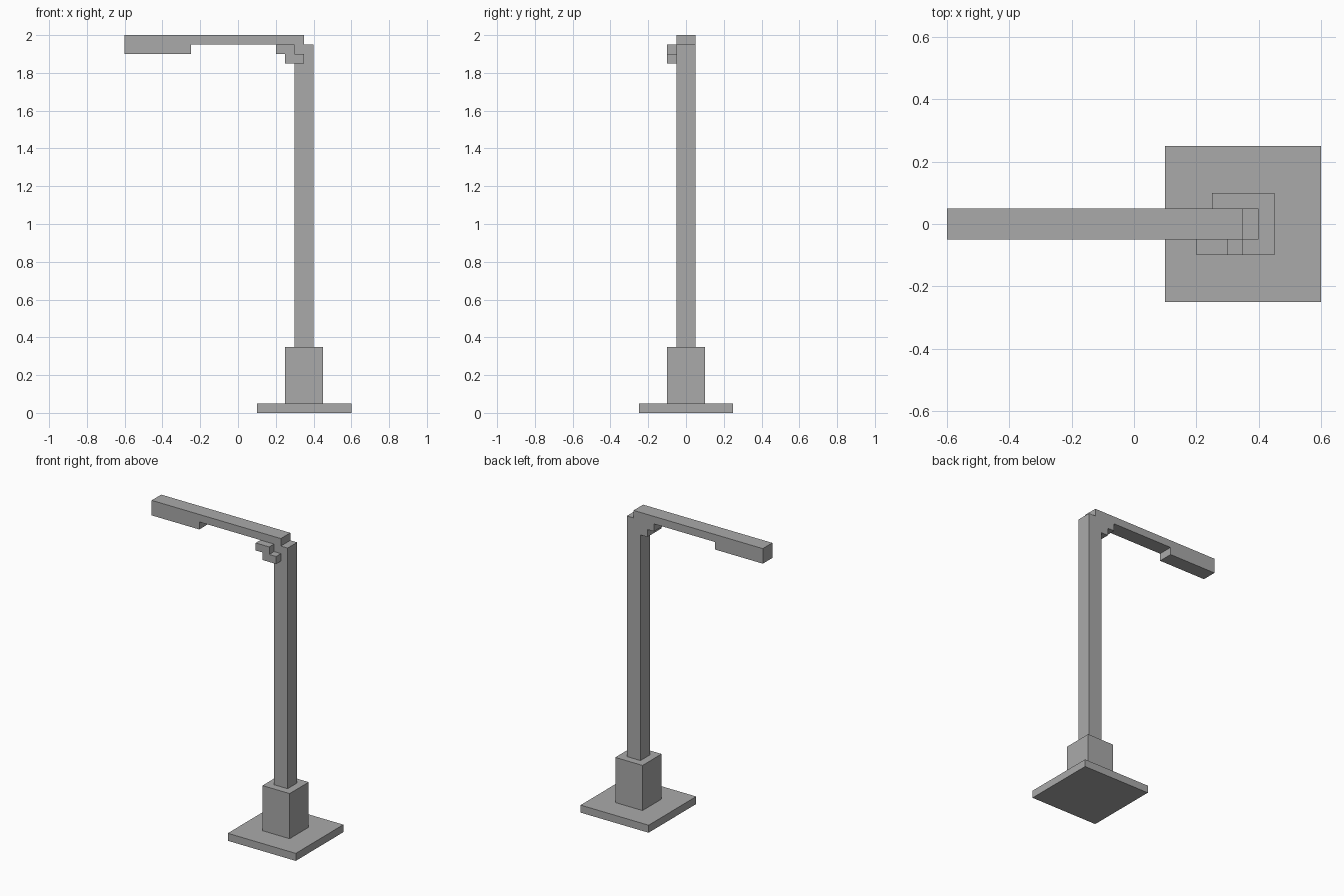
import bpy
import bmesh

cube = bpy.data.objects.get("Cube")
if cube:
    bpy.data.objects.remove(cube, do_unlink=True)

grey = bpy.data.materials.new("plain grey")
grey.use_nodes = True
colour = (0.4, 0.4, 0.4, 1)
grey.diffuse_color = colour
grey.node_tree.nodes["Principled BSDF"].inputs["Base Color"].default_value = colour


def extrude_profile(name, profile, y_front, y_back):
    """Extrude an x-z outline from y_front to y_back."""
    bm = bmesh.new()
    face = bm.faces.new([bm.verts.new((x, y_front, z)) for x, z in profile])
    result = bmesh.ops.extrude_face_region(bm, geom=[face])
    moved = [g for g in result["geom"] if isinstance(g, bmesh.types.BMVert)]
    bmesh.ops.translate(bm, verts=moved, vec=(0, y_back - y_front, 0))
    bmesh.ops.recalc_face_normals(bm, faces=bm.faces)
    mesh = bpy.data.meshes.new(name)
    bm.to_mesh(mesh)
    bm.free()
    mesh.materials.append(grey)
    obj = bpy.data.objects.new(name, mesh)
    bpy.context.collection.objects.link(obj)
    return obj


def square_block(name, half, bottom, top, x=0.35):
    """Square block standing on the post axis."""
    outline = [(x - half, bottom), (x + half, bottom), (x + half, top), (x - half, top)]
    return extrude_profile(name, outline, -half, half)


# Foot, sleeve and post
square_block("base_plate", 0.25, 0, 0.05)
square_block("base_sleeve", 0.1, 0.05, 0.35)
square_block("post", 0.05, 0.35, 1.95)

# Arm with the deeper lamp head at its free end
extrude_profile("arm_and_lamp_head", [
    (-0.6, 1.9), (-0.25, 1.9), (-0.25, 1.95), (0.35, 1.95), (0.35, 2), (-0.6, 2),
], -0.05, 0.05)

# Stepped brace: a front layer lapping the post, and a layer under the arm
extrude_profile("brace_front", [
    (0.2, 1.9), (0.25, 1.9), (0.25, 1.85), (0.35, 1.85),
    (0.35, 1.9), (0.3, 1.9), (0.3, 1.95), (0.2, 1.95),
], -0.1, -0.05)
extrude_profile("brace_under_arm", [
    (0.2, 1.9), (0.25, 1.9), (0.25, 1.85), (0.3, 1.85), (0.3, 1.95), (0.2, 1.95),
], -0.05, 0.05)
